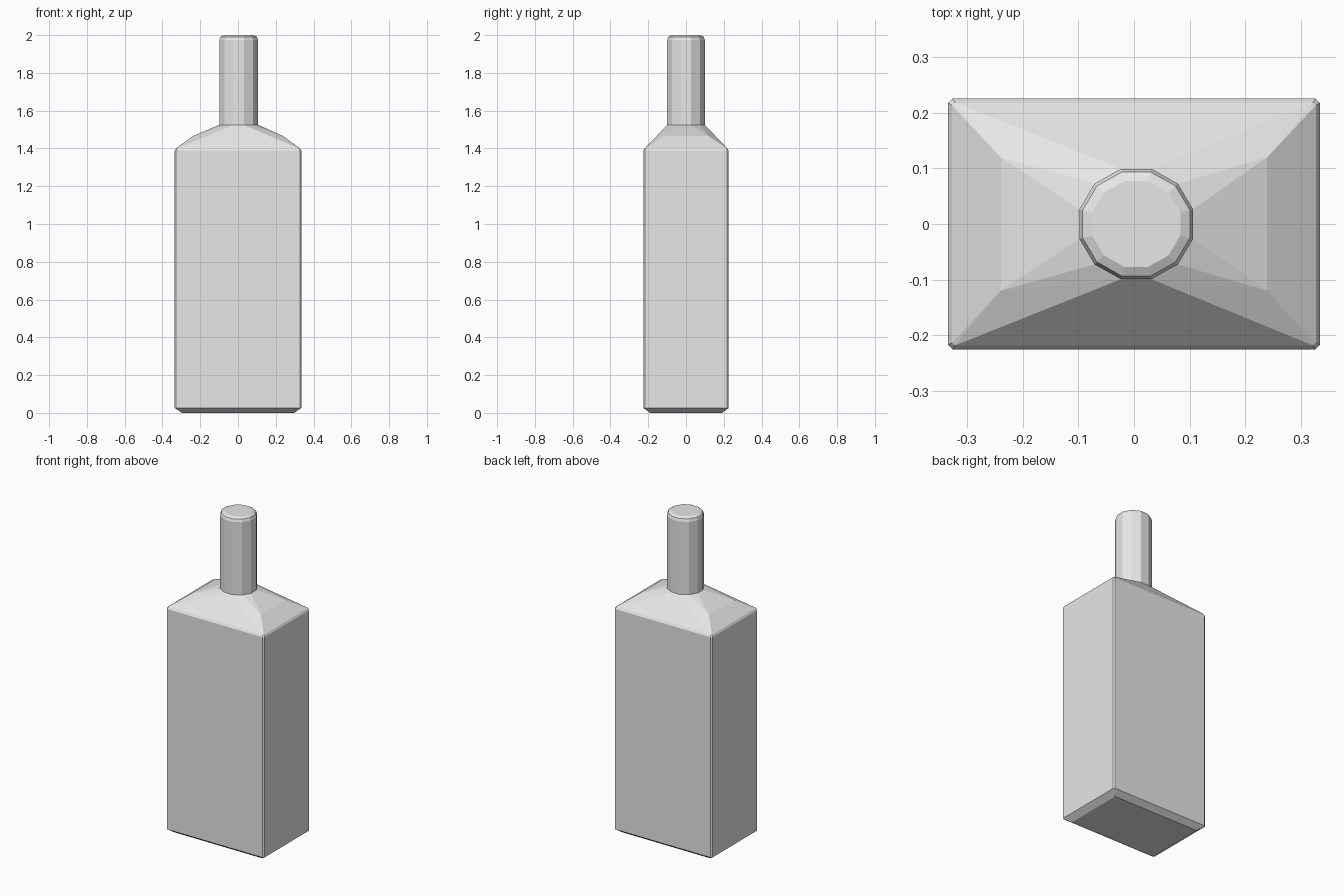
import bpy
import bmesh
import math

cube = bpy.data.objects.get("Cube")
if cube:
    bpy.data.objects.remove(cube, do_unlink=True)

grey = bpy.data.materials.new("plain_grey")
grey.use_nodes = True
colour = (0.8, 0.8, 0.8, 1.0)
grey.diffuse_color = colour
grey.node_tree.nodes["Principled BSDF"].inputs["Base Color"].default_value = colour


def rectangle(hx, hy, z, cut=0.0):
    """Corner points of a rectangle, each corner clipped by cut."""
    points = []
    for sx in (-1, 1):
        for sy in (-1, 1):
            points.append((sx * hx, sy * (hy - cut), z))
            if cut:
                points.append((sx * (hx - cut), sy * hy, z))
    return points


def ring(radius, z, sides=12):
    """Points of a regular ring with flats facing the four sides."""
    points = []
    for i in range(sides):
        a = math.tau * (i + 0.5) / sides
        points.append((0.004 + radius * 1.03 * math.cos(a), radius * math.sin(a), z))
    return points


def convex_part(name, points):
    """Skin a set of rings with a flat-faced convex surface."""
    bm = bmesh.new()
    for p in points:
        bm.verts.new(p)
    bmesh.ops.convex_hull(bm, input=bm.verts[:])
    bmesh.ops.dissolve_limit(bm, angle_limit=math.radians(0.5),
                             verts=bm.verts[:], edges=bm.edges[:])
    bmesh.ops.recalc_face_normals(bm, faces=bm.faces[:])
    mesh = bpy.data.meshes.new(name)
    bm.to_mesh(mesh)
    bm.free()
    mesh.materials.append(grey)
    obj = bpy.data.objects.new(name, mesh)
    bpy.context.collection.objects.link(obj)
    return obj


# Square body with chamfered base and sloping shoulders
convex_part("bottle_body",
            rectangle(0.297, 0.19, 0.0)
            + rectangle(0.335, 0.226, 0.026, 0.008)
            + rectangle(0.335, 0.226, 1.388, 0.008)
            + rectangle(0.328, 0.219, 1.4, 0.005)
            + rectangle(0.24, 0.12, 1.465)
            + ring(0.103, 1.525))

# Faceted neck with a softened rim
convex_part("bottle_neck",
            ring(0.103, 1.5) + ring(0.103, 1.975)
            + ring(0.097, 1.991) + ring(0.08, 2.0))
